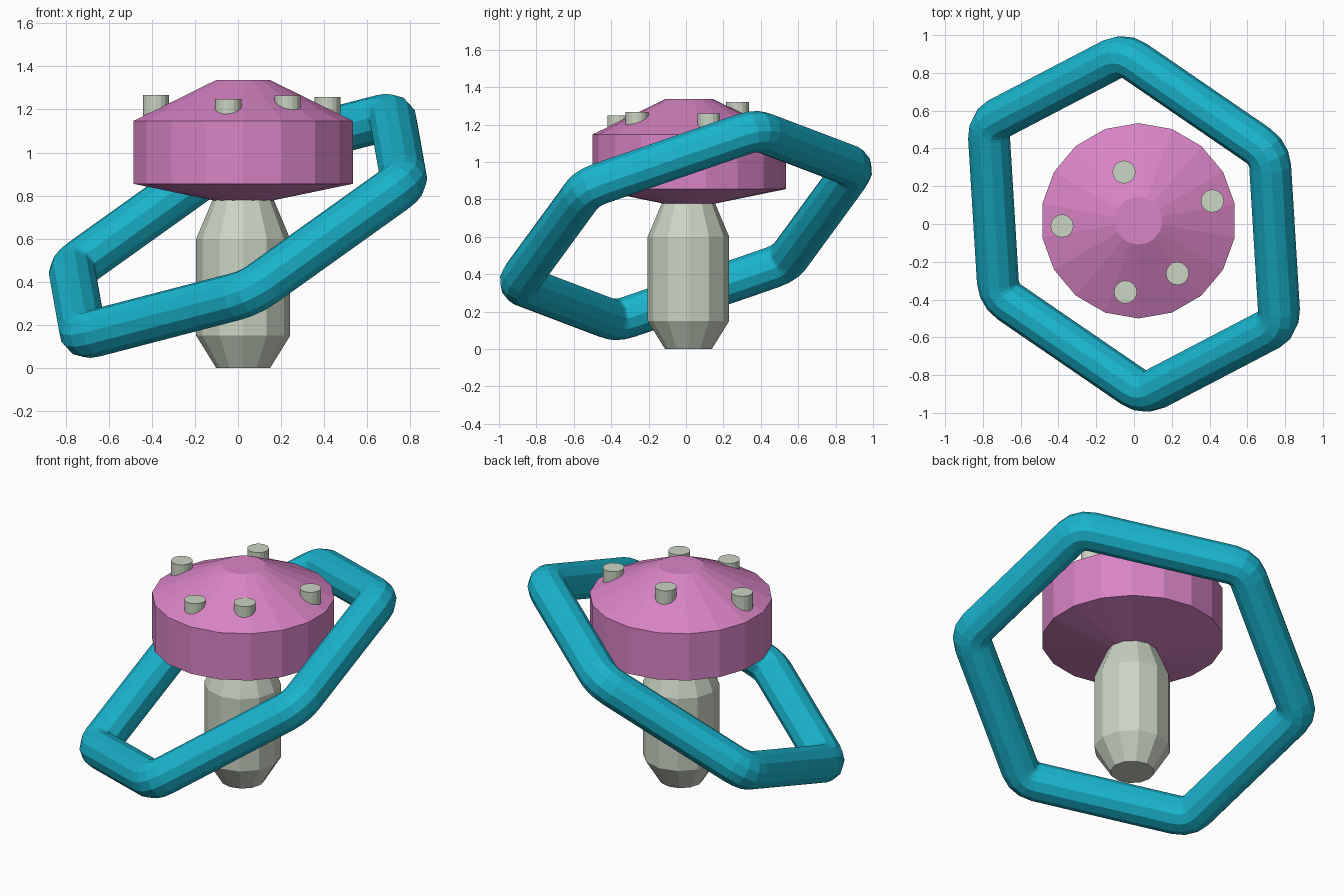
import bpy, bmesh
from math import sin, cos, pi, radians
from mathutils import Vector

if "Cube" in bpy.data.objects:
    bpy.data.objects.remove(bpy.data.objects["Cube"])


def material(name, rgb):
    m = bpy.data.materials.new(name)
    m.diffuse_color = (*rgb, 1)
    m.use_nodes = True
    m.node_tree.nodes["Principled BSDF"].inputs["Base Color"].default_value = m.diffuse_color
    return m


PINK = material("pink", (0.69, 0.23, 0.56))
CREAM = material("pale_green", (0.60, 0.66, 0.55))
TEAL = material("teal", (0.01, 0.46, 0.62))


def make_object(name, bm, mat):
    bmesh.ops.recalc_face_normals(bm, faces=bm.faces)
    me = bpy.data.meshes.new(name)
    bm.to_mesh(me)
    bm.free()
    me.materials.append(mat)
    ob = bpy.data.objects.new(name, me)
    bpy.context.collection.objects.link(ob)
    return ob


def bridge(bm, a, b):
    n = len(a)
    for i in range(n):
        bm.faces.new((a[i], a[(i + 1) % n], b[(i + 1) % n], b[i]))


def lathe(name, profile, sides, centre, mat):
    """Capped turned solid from (radius, z) pairs, first vertex facing +y."""
    bm = bmesh.new()
    rings = []
    for r, z in profile:
        rings.append([bm.verts.new((centre[0] + r * sin(2 * pi * i / sides),
                                    centre[1] + r * cos(2 * pi * i / sides), z))
                      for i in range(sides)])
    for a, b in zip(rings, rings[1:]):
        bridge(bm, a, b)
    bm.faces.new(rings[0])
    bm.faces.new(rings[-1])
    return make_object(name, bm, mat)


# Stem and cap
lathe("stem", [(0.125, 0), (0.218, 0.15), (0.218, 0.6), (0.138, 0.79)],
      12, (0.024, 0.013), CREAM)
lathe("cap", [(0.125, 0.775), (0.517, 0.855), (0.517, 1.147), (0.126, 1.337)],
      18, (0.024, 0.017), PINK)

# Spots standing upright in the sloping top of the cap
for k, (x, y, top) in enumerate([(-0.053, 0.275, 1.322), (0.415, 0.122, 1.258),
                                 (0.23, -0.262, 1.266), (-0.045, -0.36, 1.248),
                                 (-0.381, -0.01, 1.267)]):
    lathe(f"cap_spot_{k + 1}", [(0.061, top - 0.11), (0.061, top)], 16, (x, y), CREAM)

# Tilted six-sided ring: round tube swept along a hexagon with rounded corners
R, TUBE, BEND, SIDES = 0.957, 0.111, 0.125, 12
centre = Vector((0, 0, 0.66))
u = Vector((-0.055, 0.9, 0.31)).normalized()
n = u.cross(Vector((-0.715, -0.345, -0.5))).normalized()
v = n.cross(u)
bm = bmesh.new()
rings = []
for corner in range(6):
    a = corner * pi / 3
    pivot = centre + (R - BEND / cos(pi / 6)) * (cos(a) * u + sin(a) * v)
    for turn in (-30, -10, 10, 30):
        b = a + radians(turn)
        out = cos(b) * u + sin(b) * v
        p = pivot + BEND * out
        rings.append([bm.verts.new(p + TUBE * (cos(t) * out + sin(t) * n))
                      for t in (2 * pi * i / SIDES for i in range(SIDES))])
for i, ring in enumerate(rings):
    bridge(bm, ring, rings[(i + 1) % len(rings)])
make_object("hexagonal_ring", bm, TEAL)
